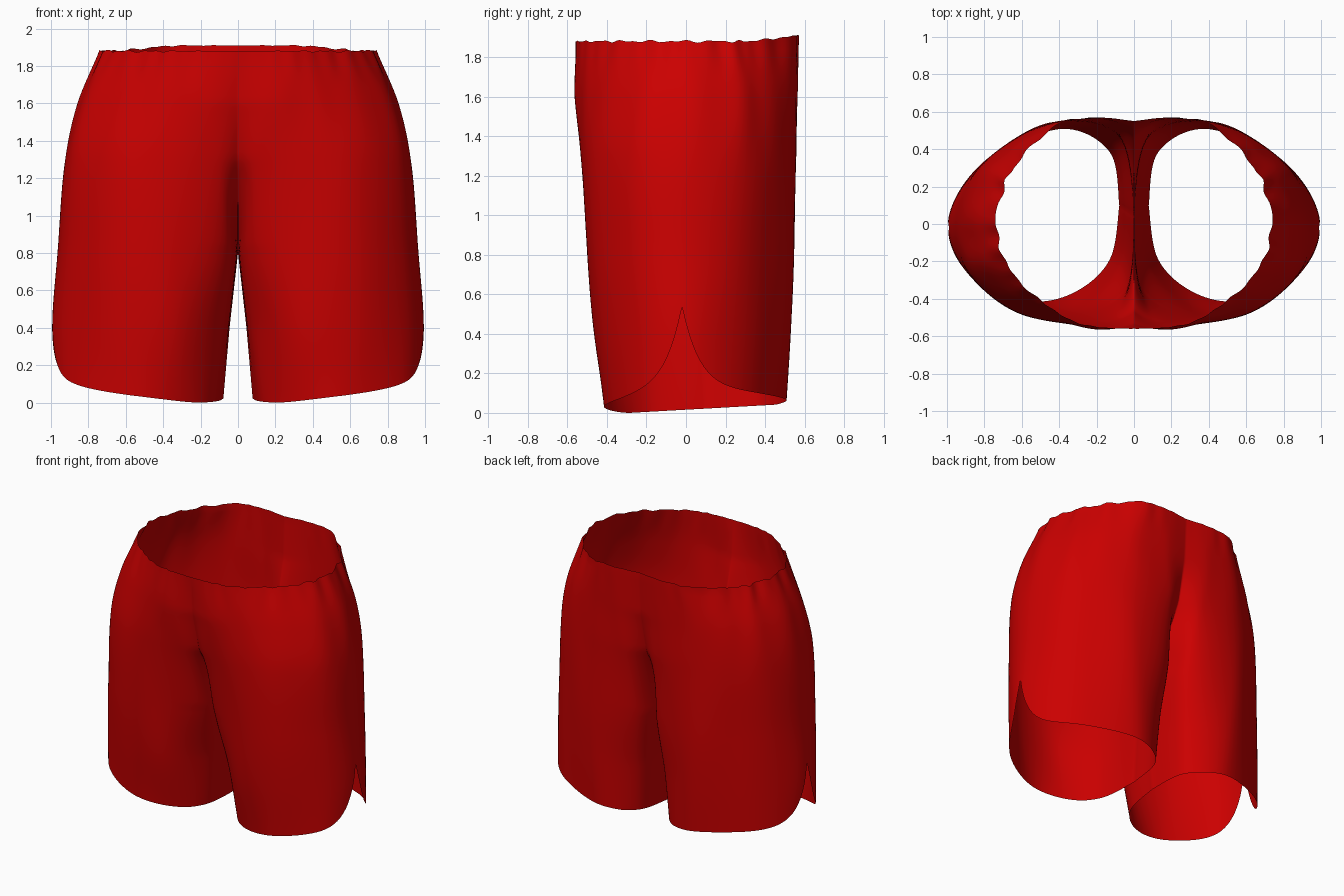
import bpy, bmesh, math

if "Cube" in bpy.data.objects:
    bpy.data.objects.remove(bpy.data.objects["Cube"])

# Half cross-sections (height, then x,y pairs): centre front -> side -> centre back
SECTIONS = [
    (0.00, (.08,.10, .13,-.19, .32,-.365, .58,-.405, .89,-.25, .985,-.02, .92,.20, .72,.38, .37,.505, .13,.38, .08,.10)),
    (0.40, (.045,.08, .085,-.23, .32,-.445, .63,-.435, .90,-.25, .995,-.02, .915,.205, .725,.39, .40,.53, .11,.41, .045,.08)),
    (0.80, (0,.05, .045,-.34, .33,-.49, .64,-.46, .89,-.26, .965,-.02, .89,.225, .71,.405, .42,.545, .075,.455, 0,.05)),
    (1.30, (0,-.46, .11,-.515, .36,-.53, .63,-.468, .86,-.27, .925,-.02, .855,.24, .695,.415, .45,.54, .15,.55, 0,.47)),
    (1.60, (0,-.535, .16,-.565, .36,-.53, .57,-.45, .78,-.26, .86,-.02, .79,.24, .665,.40, .46,.53, .20,.565, 0,.535)),
    (1.88, (0,-.56, .15,-.555, .32,-.52, .50,-.41, .66,-.24, .74,-.02, .69,.20, .60,.36, .40,.535, .20,.57, 0,.55)),
]
ROWS, COLS = 62, 120


def smooth(a, b, x):
    t = min(1, max(0, (x - a) / (b - a)))
    return t * t * (3 - 2 * t)


def around(pts, u):
    """Point on the smooth curve through one cross-section."""
    p = list(zip(pts[::2], pts[1::2]))
    n = len(p) - 1
    i = min(int(u * n), n - 1)
    t = u * n - i
    a, b, c, d = p[max(i - 1, 0)], p[i], p[i + 1], p[min(i + 2, n)]
    return [0.5 * (2 * b[k] + (c[k] - a[k]) * t + (2 * a[k] - 5 * b[k] + 4 * c[k] - d[k]) * t * t
                   + (3 * b[k] - a[k] - 3 * c[k] + d[k]) * t ** 3) for k in (0, 1)]


def cloth(u, z):
    """Blend the cross-sections vertically; stays straight at the centre seams."""
    z = min(1.88, max(0, z))
    H = [s[0] for s in SECTIONS]
    n = len(H) - 1
    i = next(k for k in range(n) if z <= H[k + 1] + 1e-6)
    P = {k: around(SECTIONS[k][1], u) for k in range(max(0, i - 1), min(n, i + 2) + 1)}
    h = H[i + 1] - H[i]
    t = min(1, max(0, (z - H[i]) / h))
    w = min(1, 6 * min(u, 1 - u))
    if i == 2:
        t += (t ** 0.6 - t) * (1 - w)      # rounded crotch curve

    def slope(k, c):
        a, b = max(0, k - 1), min(n, k + 1)
        return (P[b][c] - P[a][c]) / (H[b] - H[a])
    out = []
    for c in (0, 1):
        p, q = P[i][c], P[i + 1][c]
        lin = p + (q - p) * t
        cub = ((2*t**3 - 3*t*t + 1) * p + (t**3 - 2*t*t + t) * h * slope(i, c)
               + (3*t*t - 2*t**3) * q + (t**3 - t*t) * h * slope(i + 1, c))
        out.append(lin + (cub - lin) * w)
    return max(0, out[0]), out[1]


def point(u, zb):
    # curved hem with a side slit, and a waist edge rising at the back
    hx, hy = cloth(u, 0.1)
    hem = 0.012 + 0.085 * max(0, (hx - .2) / .8) + 0.055 * hy
    hem += 0.44 * smooth(.25, .55, hx) * math.exp(-abs(hy + .02) / 0.09)
    side = math.sin(math.pi * u)
    top = 0.03 * smooth(.65, .85, u) + 0.004 * side * (math.sin(u * 150) + math.sin(u * 87 + 2))
    z = zb + (hem - .02) * max(0, 1 - (zb - .02) / .7) + top * smooth(1.65, 1.88, zb)
    x, y = cloth(u, z)
    # gathers under the waistband and longer soft folds below
    f = 1 + side * (0.006 * smooth(1.68, 1.88, z) * (math.sin(u * 115) + math.sin(u * 71 + 1))
                    + 0.010 * smooth(1.15, 1.6, z) * math.sin(u * 47 + 1) * math.sin(u * 17))
    return x * f, y * f, z


# Shorts: one open sheet per half, seam welded, then mirrored
bm = bmesh.new()
grid = [[bm.verts.new(point(j / COLS, 0.02 + 0.03 * i)) for j in range(COLS + 1)]
        for i in range(ROWS + 1)]
for i in range(ROWS):
    for j in range(COLS):
        bm.faces.new((grid[i][j], grid[i][j + 1], grid[i + 1][j + 1], grid[i + 1][j]))
ends = [r[k] for r in grid for k in (0, -1)]
bmesh.ops.remove_doubles(bm, verts=ends, dist=0.003)
low = min(v.co.z for v in bm.verts)
for v in bm.verts:
    v.co.z -= low * max(0, 1 - v.co.z)      # hem rests on the ground
mesh = bpy.data.meshes.new("shorts")
bm.to_mesh(mesh)
bm.free()
shorts = bpy.data.objects.new("shorts", mesh)
bpy.context.collection.objects.link(shorts)
mirror = shorts.modifiers.new("other_leg", 'MIRROR')
mirror.merge_threshold = 0.001
for p in mesh.polygons:
    p.use_smooth = True

red = bpy.data.materials.new("red_cloth")
red.diffuse_color = (0.6, 0.0, 0.0, 1)
red.use_nodes = True
red.node_tree.nodes["Principled BSDF"].inputs["Base Color"].default_value = red.diffuse_color
mesh.materials.append(red)
